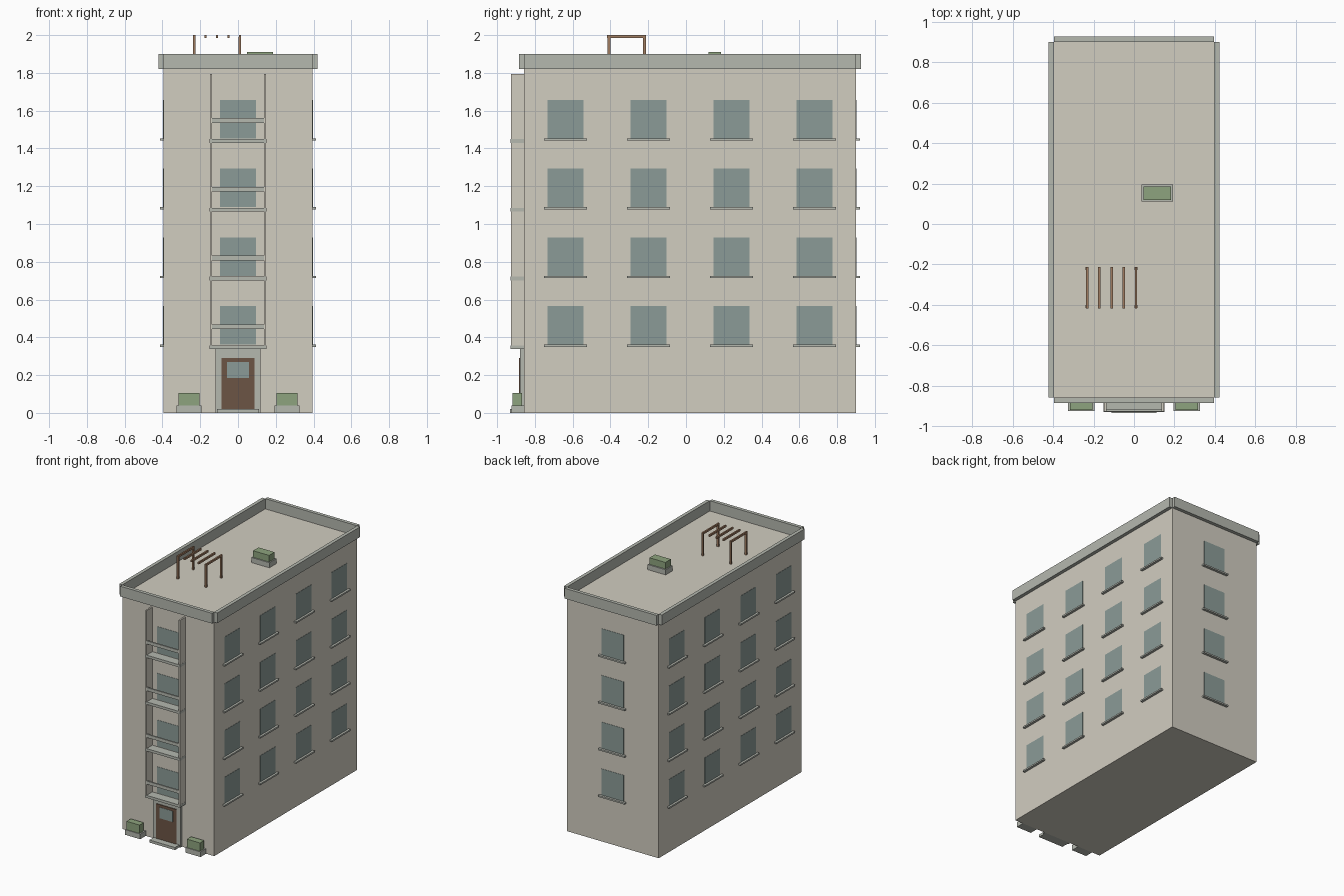
import bpy, bmesh

if "Cube" in bpy.data.objects:
    bpy.data.objects.remove(bpy.data.objects["Cube"])


def material(name, rgb):
    m = bpy.data.materials.new(name)
    m.diffuse_color = (*rgb, 1)
    m.use_nodes = True
    m.node_tree.nodes["Principled BSDF"].inputs["Base Color"].default_value = m.diffuse_color
    return m


WALL = material("wall", (0.64, 0.61, 0.53))
TRIM = material("trim", (0.46, 0.48, 0.43))
GLASS = material("glass", (0.26, 0.33, 0.31))
DOOR = material("door_brown", (0.15, 0.09, 0.06))
WOOD = material("wood", (0.35, 0.2, 0.12))
LEAF = material("leaf", (0.27, 0.37, 0.21))


def boxes(name, spans, mat):
    """One object made of boxes given as (x0, x1, y0, y1, z0, z1)."""
    bm = bmesh.new()
    for x0, x1, y0, y1, z0, z1 in spans:
        for v in bmesh.ops.create_cube(bm, size=1)["verts"]:
            v.co.x = x1 if v.co.x > 0 else x0
            v.co.y = y1 if v.co.y > 0 else y0
            v.co.z = z1 if v.co.z > 0 else z0
    me = bpy.data.meshes.new(name)
    bm.to_mesh(me)
    bm.free()
    me.materials.append(mat)
    ob = bpy.data.objects.new(name, me)
    bpy.context.collection.objects.link(ob)
    return ob


def mirror_x(b):
    return [b, (-b[1], -b[0], *b[2:])]


W, F, B, ROOF = 0.395, -0.857, 0.90, 1.82
MID = (F + B) / 2
FLOORS = [0.362 + 0.3637 * i for i in range(4)]
COLS = [MID + 0.4393 * (i - 1.5) for i in range(4)]

# Main block and parapet strips with open corners
boxes("building_body", [(-W, W, F, B, 0, ROOF)], WALL)
boxes("parapet", mirror_x((W, 0.422, F, B, ROOF, 1.9))
      + [(-W, W, F - 0.027, F, ROOF, 1.9), (-W, W, B, B + 0.027, ROOF, 1.9)], TRIM)

# Windows and sills on both long sides, the back and the front bay
panes, sills = [], []
for z in FLOORS:
    for y in COLS:
        panes += mirror_x((W - 0.01, W + 0.002, y - 0.095, y + 0.095, z, z + 0.204))
        sills += mirror_x((W - 0.005, 0.414, y - 0.114, y + 0.114, z - 0.012, z))
    panes += [(-0.095, 0.095, B - 0.01, B + 0.002, z, z + 0.204),
              (-0.095, 0.095, F - 0.002, F + 0.01, z, z + 0.204)]
    sills.append((-0.114, 0.114, B - 0.005, B + 0.02, z - 0.012, z))
boxes("window_panes", panes, GLASS)
boxes("window_sills", sills, TRIM)

# Balcony bay: side fins, slabs and rails
BAY = -0.927
boxes("balcony_fins", mirror_x((0.137, 0.149, BAY, F, 0.338, 1.795)), WALL)
boxes("balcony_slabs", [(-0.15, 0.15, BAY - 0.001, F, z - 0.024, z - 0.004) for z in FLOORS], TRIM)
boxes("balcony_rails", [(-0.14, 0.14, BAY, BAY + 0.012, z + 0.082, z + 0.107) for z in FLOORS], TRIM)

# Entrance
boxes("door_surround", [(-0.118, 0.118, F - 0.021, F, 0, 0.338)], TRIM)
boxes("door", [(-0.087, 0.087, F - 0.026, F, 0.015, 0.29)], DOOR)
boxes("door_pane", [(-0.057, 0.057, F - 0.028, F, 0.185, 0.27)], GLASS)
boxes("door_step", [(-0.11, 0.11, -0.933, F, 0, 0.02)], TRIM)

# Planters at the entrance and on the roof
boxes("planters", mirror_x((0.194, 0.325, -0.925, F, 0, 0.04))
      + [(0.038, 0.193, 0.11, 0.196, ROOF, 1.86)], TRIM)
boxes("planter_hedges", mirror_x((0.204, 0.316, -0.919, -0.868, 0.04, 0.105))
      + [(0.047, 0.184, 0.119, 0.186, 1.86, 1.911)], LEAF)

# Roof pergola: four posts and five slats
slats = [-0.232 + 0.0605 * i for i in range(5)]
boxes("pergola_posts", [(x - 0.007, x + 0.007, y - 0.007, y + 0.007, ROOF, 1.99)
                        for x in (slats[0], slats[-1]) for y in (-0.408, -0.22)], WOOD)
boxes("pergola_slats", [(x - 0.006, x + 0.006, -0.417, -0.212, 1.985, 2.0) for x in slats], WOOD)
